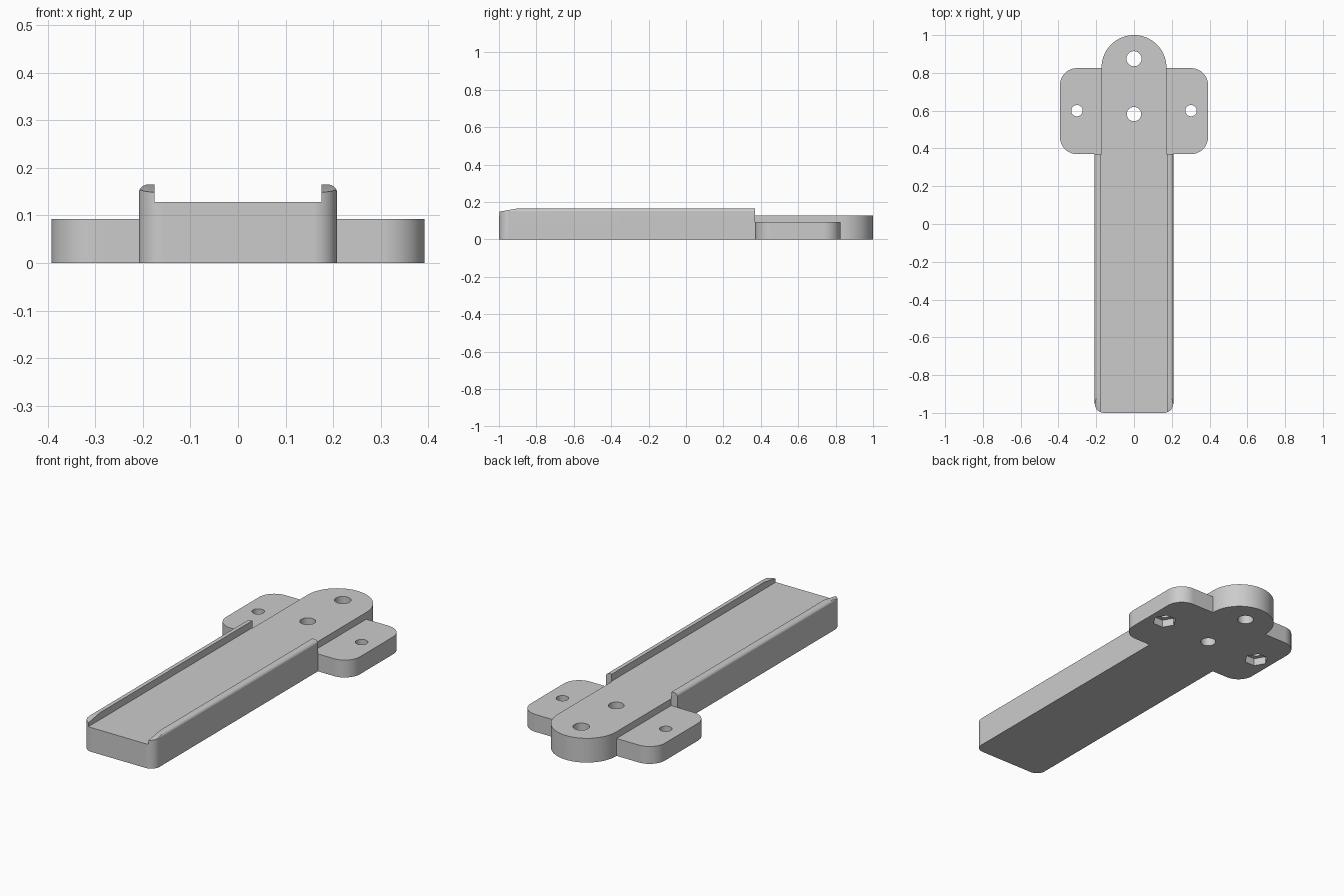
import bpy, bmesh
from math import sin, cos, pi
from mathutils import Vector

default = bpy.data.objects.get("Cube")
if default:
    bpy.data.objects.remove(default, do_unlink=True)

grey = bpy.data.materials.new("plain grey")
grey.use_nodes = True
grey.diffuse_color = (0.6, 0.6, 0.6, 1)
grey.node_tree.nodes["Principled BSDF"].inputs["Base Color"].default_value = (0.6, 0.6, 0.6, 1)


def arc(cx, cy, r, start, end, steps=12):
    """Points on an arc, angles in degrees."""
    angles = [(start + (end - start) * i / steps) * pi / 180 for i in range(steps + 1)]
    return [(cx + r * cos(a), cy + r * sin(a)) for a in angles]


def circle(cx, cy, r, sides=48):
    return arc(cx, cy, r, 0, 360, sides)[:-1]


def prism(name, outline, low, high, axis="Z"):
    """Extrude a closed outline along an axis; the outline is in the other two axes."""
    place = {"X": lambda a, b, h: (h, a, b),
             "Y": lambda a, b, h: (a, h, b),
             "Z": lambda a, b, h: (a, b, h)}[axis]
    bm = bmesh.new()
    face = bm.faces.new([bm.verts.new(place(a, b, low)) for a, b in outline])
    grown = bmesh.ops.extrude_face_region(bm, geom=[face])["geom"]
    shift = Vector(place(0, 0, high - low))
    bmesh.ops.translate(bm, vec=shift, verts=[v for v in grown if isinstance(v, bmesh.types.BMVert)])
    bmesh.ops.recalc_face_normals(bm, faces=bm.faces)
    mesh = bpy.data.meshes.new(name)
    bm.to_mesh(mesh)
    bm.free()
    mesh.materials.append(grey)
    obj = bpy.data.objects.new(name, mesh)
    bpy.context.collection.objects.link(obj)
    return obj


def combine(target, tool, operation):
    """Apply a boolean and discard the tool."""
    mod = target.modifiers.new("boolean", "BOOLEAN")
    mod.operation, mod.solver, mod.object = operation, "EXACT", tool
    bpy.context.view_layer.objects.active = target
    bpy.ops.object.modifier_apply(modifier=mod.name)
    bpy.data.objects.remove(tool, do_unlink=True)


# Main dimensions
bar_w, rail_in, bar_end = 0.208, 0.175, 0.37
floor_z, rail_z, tab_z = 0.128, 0.165, 0.092

# Long bar: plan with rounded front corners, trimmed to a channel section
r = 0.05
plan = (arc(-bar_w + r, -1 + r, r, 180, 270) + arc(bar_w - r, -1 + r, r, 270, 360)
        + [(bar_w, bar_end), (-bar_w, bar_end)])
bracket = prism("mounting_bracket", plan, 0, 0.3)

e = 0.02
half = [(0.3, -0.1), (0.3, 0.1), (bar_w + 0.001, 0.1)]
right_half = [(bar_w + 0.001, -0.1)] + arc(bar_w + 0.001 - e, rail_z - e, e, 0, 90, 8) \
    + [(rail_in, rail_z), (rail_in, floor_z)]
section = right_half + [(-x, z) for x, z in reversed(right_half)]
combine(bracket, prism("channel_section", section, -1.2, 0.6, "Y"), "INTERSECT")

# Sloped lead-in at the front of both rails
ramp = [(-1.1, 0.131), (-0.9, rail_z), (-0.9, 0.3), (-1.1, 0.3)]
combine(bracket, prism("ramp_cutter", ramp, -0.5, 0.5, "X"), "DIFFERENCE")

# Cross plate with rounded corners forming the two side tabs
w, y0, y1, r = 0.392, 0.37, 0.825, 0.09
plate = (arc(w - r, y1 - r, r, 0, 90) + arc(-w + r, y1 - r, r, 90, 180)
         + arc(-w + r, y0 + r, r, 180, 270) + arc(w - r, y0 + r, r, 270, 360))
combine(bracket, prism("side_tabs", plate, 0, tab_z), "UNION")

# Round-ended tongue continuing the channel floor
t = 0.172
tongue = arc(0, 1 - t, t, 0, 180, 48) + [(-t, 0.3), (t, 0.3)]
combine(bracket, prism("tongue", tongue, 0, floor_z), "UNION")

# Screw holes through the tongue and tabs
for x, y, radius in [(0, 0.875, 0.04), (0, 0.582, 0.038), (0.302, 0.6, 0.03), (-0.302, 0.6, 0.03)]:
    combine(bracket, prism("hole_cutter", circle(x, y, radius), -0.1, 0.3), "DIFFERENCE")

# Hexagonal nut pockets under the tabs
for side in (-1, 1):
    combine(bracket, prism("nut_cutter", circle(side * 0.302, 0.6, 0.06, 6), -0.1, 0.04), "DIFFERENCE")

# Smooth the curved walls and keep flat faces flat
bpy.ops.object.select_all(action="DESELECT")
bracket.select_set(True)
bpy.context.view_layer.objects.active = bracket
bpy.ops.object.shade_smooth_by_angle(angle=pi / 6)
weighted = bracket.modifiers.new("flat_normals", "WEIGHTED_NORMAL")
weighted.keep_sharp = True
